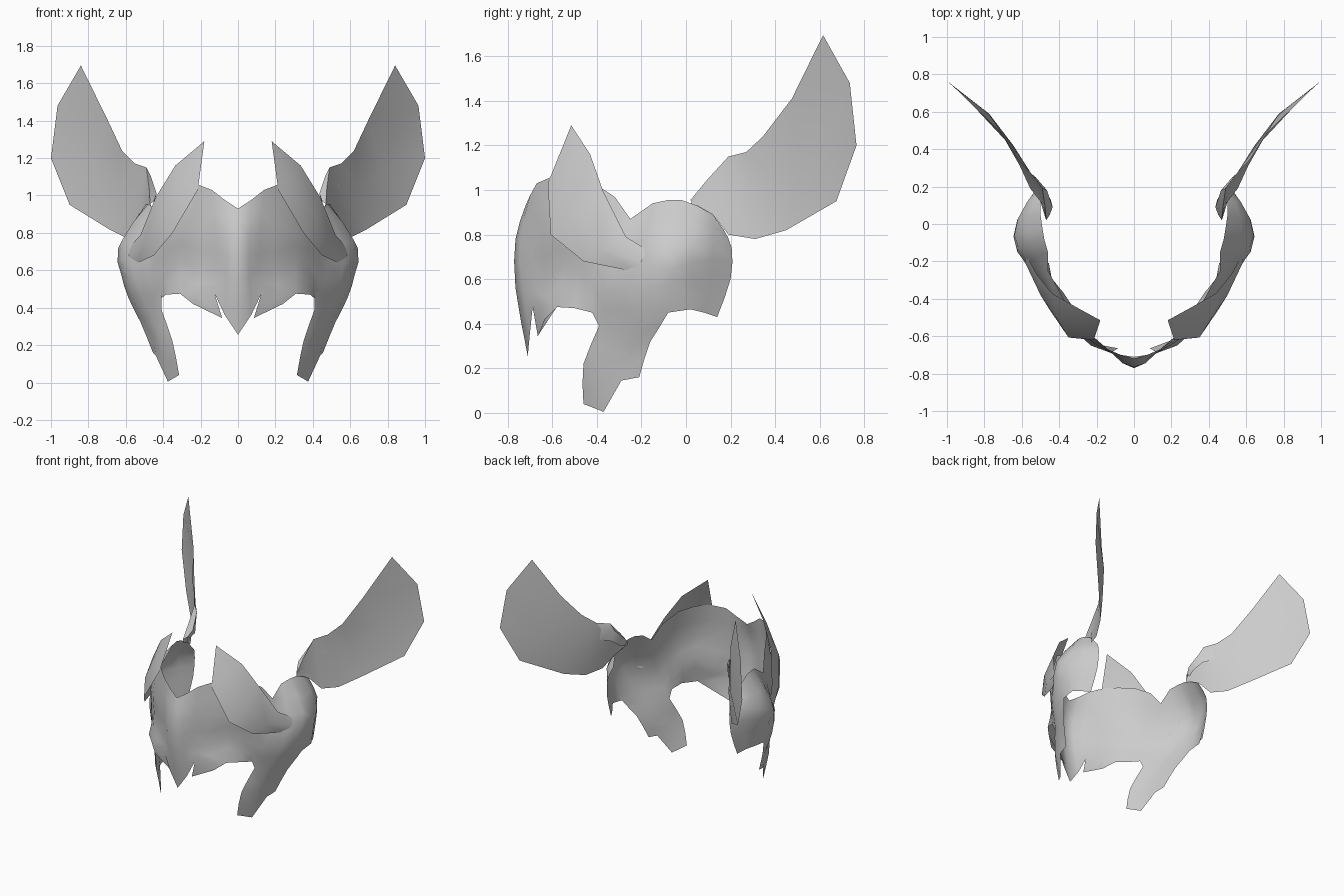
import bpy, bmesh, math
from mathutils import Vector

grey = bpy.data.materials.new("plain grey")
grey.diffuse_color = (0.6, 0.6, 0.6, 1)


def refine(points):
    """Insert a smooth midpoint between neighbouring points."""
    p = [Vector(v) for v in points]
    p = [2 * p[0] - p[1]] + p + [2 * p[-1] - p[-2]]
    out = [p[1]]
    for a, b, c, d in zip(p, p[1:], p[2:], p[3:]):
        out += [(9 * (b + c) - a - d) / 16, c]
    return out


def shell(name, grids, plates=()):
    """Loft sections into open sheets and mirror them across x = 0."""
    bm = bmesh.new()
    for cols in grids:
        rows = [[bm.verts.new(v) for v in c] for c in cols]
        for a, b in zip(rows, rows[1:]):
            for i in range(len(a) - 1):
                bm.faces.new((a[i], a[i + 1], b[i + 1], b[i]))
    for plate in plates:
        bm.faces.new([bm.verts.new(v) for v in plate])
    bmesh.ops.remove_doubles(bm, verts=bm.verts, dist=0.002)
    bmesh.ops.dissolve_degenerate(bm, edges=bm.edges, dist=0.001)
    half = bm.faces[:]
    copy = bmesh.ops.duplicate(bm, geom=bm.verts[:] + bm.edges[:] + half)["geom"]
    for v in copy:
        if isinstance(v, bmesh.types.BMVert):
            v.co.x *= -1
    bmesh.ops.reverse_faces(bm, faces=[f for f in copy if isinstance(f, bmesh.types.BMFace)])
    bmesh.ops.remove_doubles(bm, verts=bm.verts, dist=0.002)
    mesh = bpy.data.meshes.new(name)
    bm.to_mesh(mesh)
    bm.free()
    mesh.materials.append(grey)
    obj = bpy.data.objects.new(name, mesh)
    bpy.context.collection.objects.link(obj)
    bpy.context.view_layer.objects.active = obj
    obj.select_set(True)
    bpy.ops.object.shade_smooth_by_angle(angle=math.radians(60))
    obj.select_set(False)


# Brow and nose: sections from centre to temple, each top edge to bottom edge
brow = [
    [(0, -.72, .93), (0, -.765, .78), (0, -.765, .56), (0, -.71, .255)],
    [(.07, -.70, .975), (.06, -.745, .78), (.06, -.735, .57), (.07, -.70, .36)],
    [(.14, -.67, 1.03), (.12, -.69, .80), (.11, -.695, .60), (.125, -.688, .475)],
    [(.22, -.60, 1.06), (.20, -.645, .82), (.20, -.63, .59), (.23, -.65, .475)],
    [(.29, -.53, 1.06), (.30, -.575, .82), (.31, -.545, .67), (.31, -.58, .475)],
    [(.36, -.43, 1.04), (.385, -.48, .80), (.365, -.48, .63), (.385, -.50, .47)],
    [(.42, -.32, .97), (.44, -.38, .77), (.42, -.42, .58), (.41, -.42, .45)],
    [(.46, -.25, .87), (.48, -.30, .72), (.47, -.36, .55), (.41, -.39, .39)],
]
# Pointed flap beside the nose
flap = [(.125, -.688, .475), (.085, -.665, .345), (.24, -.635, .42), (.31, -.58, .475), (.23, -.65, .475)]

# Ear dome running down into the cheek strip
cheek = [
    brow[-1] + [(.35, -.46, .22), (.315, -.46, .04)],
    [(.46, -.15, .94), (.555, -.20, .74), (.55, -.26, .55), (.47, -.32, .38), (.41, -.39, .20), (.375, -.37, .005)],
    [(.48, -.08, .955), (.62, -.12, .76), (.60, -.18, .56), (.53, -.22, .38), (.46, -.26, .25), (.44, -.29, .145)],
    [(.49, -.02, .955), (.64, -.06, .72), (.625, -.07, .58), (.585, -.08, .45), (.52, -.16, .32), (.455, -.21, .16)],
]
ear = [
    cheek[-1][:4],
    [(.50, .05, .93), (.62, .03, .76), (.61, .02, .60), (.59, .02, .465)],
    [(.50, .12, .89), (.57, .12, .77), (.56, .11, .60), (.55, .08, .45)],
    [(.48, .17, .82), (.50, .205, .74), (.51, .20, .60), (.52, .14, .43)],
]
brow, cheek, ear = ([refine(s) for s in g] for g in (brow, cheek, ear))
brow[-1], ear[0] = cheek[0][:7], cheek[-1][:7]  # shared seams
shell("mask", [brow, cheek, ear], [flap])

# Pointed plates over the brow: upper edge, ridge, lower edge
tip = (.18, -.515, 1.29)
shell("brow_plate", [[
    [tip, tip, tip],
    [(.335, -.43, 1.16), (.285, -.54, 1.09), (.215, -.62, 1.03)],
    [(.44, -.37, .99), (.41, -.51, .89), (.35, -.607, .80)],
    [(.52, -.27, .79), (.50, -.38, .735), (.45, -.46, .68)],
    [(.575, -.17, .73), (.585, -.20, .68), (.545, -.24, .635)],
]])

# Wings: sections from root to tip, upper edge to lower edge
shell("wing", [[
    [(.47, .02, .955), (.465, .025, .945), (.47, .02, .935)],
    [(.475, .09, 1.04), (.485, .10, .97), (.50, .12, .89)],
    [(.49, .19, 1.15), (.52, .20, .98), (.555, .19, .80)],
    [(.55, .27, 1.17), (.575, .30, .98), (.61, .31, .78)],
    [(.62, .345, 1.24), (.645, .42, 1.03), (.69, .45, .82)],
    [(.70, .475, 1.41), (.775, .59, 1.15), (.90, .675, .95)],
    [(.84, .615, 1.695), (.965, .735, 1.48), (1.0, .765, 1.20)],
]])

# Folded cuff at each wing root
shell("wing_cuff", [[
    [(.47, .02, .955), (.45, .05, .97), (.455, .08, .95)],
    [(.475, .09, 1.04), (.435, .09, 1.01), (.445, .13, .97)],
    [(.49, .19, 1.15), (.465, .18, 1.10), (.48, .19, 1.02)],
    [(.55, .27, 1.17), (.525, .25, 1.12), (.54, .25, 1.04)],
]])
